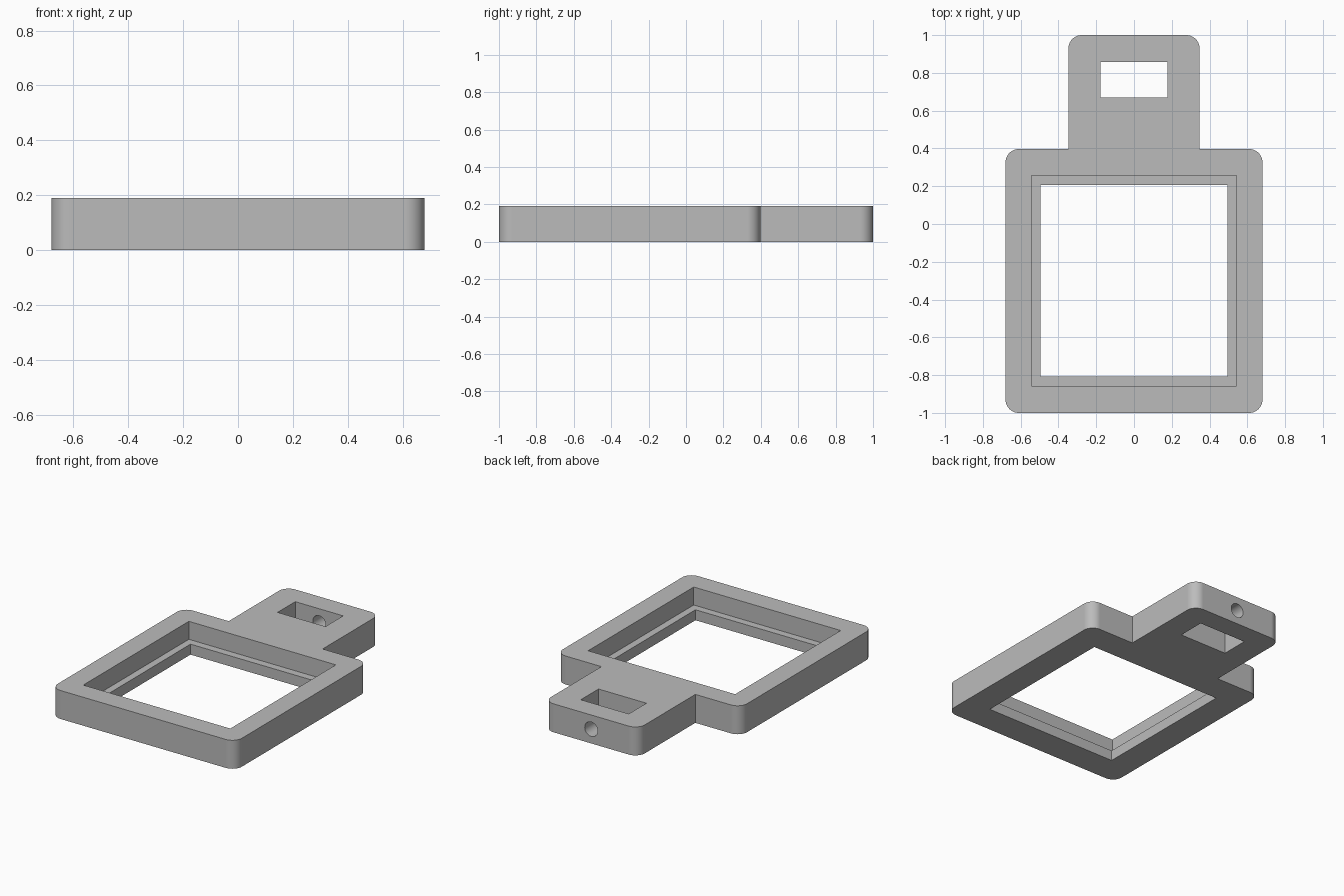
import bpy
import bmesh
from math import cos, sin, pi, radians

cube = bpy.data.objects.get("Cube")
if cube:
    bpy.data.objects.remove(cube, do_unlink=True)

HEIGHT = 0.19
LEDGE = 0.07
RADIUS = 0.07
SEGMENTS = 10

grey = bpy.data.materials.new("plain grey")
grey.use_nodes = True
color = (0.5, 0.5, 0.5, 1)
grey.diffuse_color = color
grey.node_tree.nodes["Principled BSDF"].inputs["Base Color"].default_value = color


def add_object(name, bm):
    bmesh.ops.recalc_face_normals(bm, faces=bm.faces)
    mesh = bpy.data.meshes.new(name)
    bm.to_mesh(mesh)
    bm.free()
    mesh.materials.append(grey)
    obj = bpy.data.objects.new(name, mesh)
    bpy.context.collection.objects.link(obj)
    return obj


def prism(name, points, z0, z1):
    bm = bmesh.new()
    face = bm.faces.new([bm.verts.new((x, y, z0)) for x, y in points])
    top = bmesh.ops.extrude_face_region(bm, geom=[face])["geom"]
    verts = [v for v in top if isinstance(v, bmesh.types.BMVert)]
    bmesh.ops.translate(bm, verts=verts, vec=(0, 0, z1 - z0))
    return add_object(name, bm)


def box(name, half_x, y0, y1, z0, z1):
    return prism(name, [(-half_x, y0), (half_x, y0), (half_x, y1), (-half_x, y1)], z0, z1)


def rounded(x, y, start):
    """Quarter arc inside the right-hand corner at (x, y)."""
    cy = y + RADIUS if start < 0 else y - RADIUS
    angles = [start + pi / 2 * i / SEGMENTS for i in range(SEGMENTS + 1)]
    return [(x - RADIUS + RADIUS * cos(a), cy + RADIUS * sin(a)) for a in angles]


# Frame and hanging tab, from one mirrored outline
half = (rounded(0.68, -1, -pi / 2) + rounded(0.68, 0.397, 0)
        + [(0.347, 0.397)] + rounded(0.347, 1, 0))
outline = half + [(-x, y) for x, y in reversed(half)]
frame = prism("frame_with_tab", outline, 0, HEIGHT)

# Openings: window, stepped recess and tab slot
cutters = [
    box("window_cutter", 0.495, -0.807, 0.206, -0.1, 0.3),
    box("recess_cutter", 0.543, -0.857, 0.257, LEDGE, 0.3),
    box("slot_cutter", 0.177, 0.67, 0.857, -0.1, 0.3),
]

# Round hole from the back of the tab into the slot
bm = bmesh.new()
bmesh.ops.create_cone(bm, cap_ends=True, segments=32, radius1=0.048, radius2=0.048, depth=0.3)
hole = add_object("hole_cutter", bm)
hole.rotation_euler.x = radians(90)
hole.location = (0, 0.93, HEIGHT / 2)
cutters.append(hole)

bpy.ops.object.select_all(action="DESELECT")
frame.select_set(True)
bpy.context.view_layer.objects.active = frame
for cutter in cutters:
    mod = frame.modifiers.new(cutter.name, "BOOLEAN")
    mod.operation = "DIFFERENCE"
    mod.solver = "EXACT"
    mod.object = cutter
    bpy.context.view_layer.update()
    bpy.ops.object.modifier_apply(modifier=mod.name)
    bpy.data.objects.remove(cutter, do_unlink=True)

# Smooth round corners, crisp edges, flat large faces
bpy.ops.object.shade_smooth_by_angle(angle=radians(30))
normals = frame.modifiers.new("flat_faces", "WEIGHTED_NORMAL")
normals.keep_sharp = True
